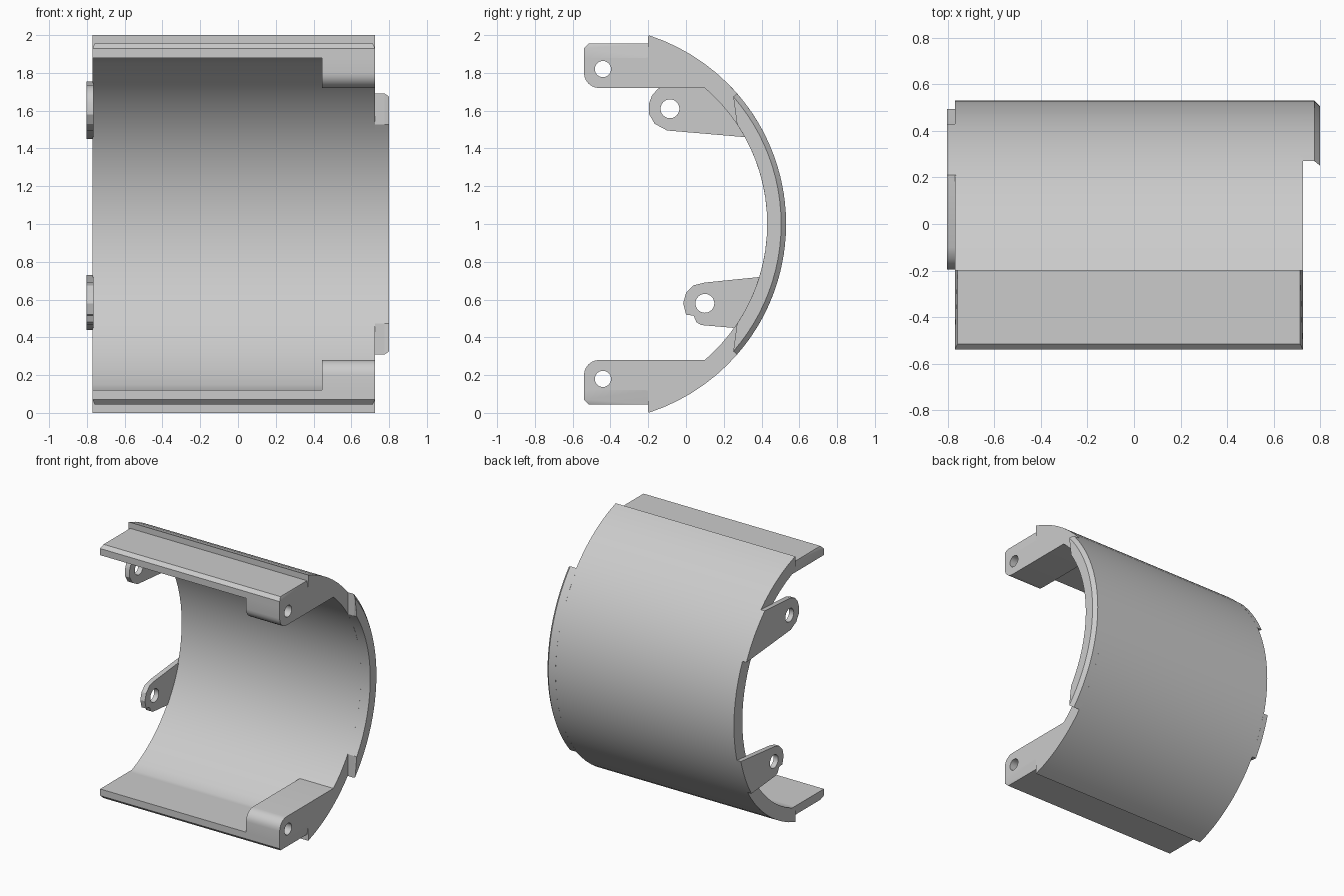
import bpy, bmesh
from math import sin, cos, asin, acos, pi, hypot
from mathutils import Matrix

cube = bpy.data.objects.get("Cube")
if cube:
    bpy.data.objects.remove(cube, do_unlink=True)

grey = bpy.data.materials.new("light grey")
grey.use_nodes = True
colour = (0.6, 0.6, 0.6, 1)
grey.diffuse_color = colour
grey.node_tree.nodes["Principled BSDF"].inputs["Base Color"].default_value = colour

# Shared arc centre and radii of the curved shell, in the y-z plane
CY, CZ, R_OUT, R_IN = -0.52, 1.0, 1.05, 0.95
X0, X1 = -0.77, 0.725


def arc(r, a, b, n=24, c=(CY, CZ)):
    steps = [a + (b - a) * i / n for i in range(n + 1)]
    return [(c[0] + r * cos(t), c[1] + r * sin(t)) for t in steps]


def angle_at(z, r):
    return asin((z - CZ) / r)


def flip(points):
    return [(y, 2 * CZ - z) for y, z in points]


def hole(y, z, r):
    return arc(r, 0, 2 * pi, 24, (y, z))[:-1]


def prism(name, x0, x1, outline, holes=(), shape=None):
    """Extrude a y-z outline with holes from x0 to x1; shape may adjust vertices."""
    curve = bpy.data.curves.new(name, 'CURVE')
    curve.dimensions = '2D'
    curve.fill_mode = 'BOTH'
    curve.extrude = (x1 - x0) / 2
    for loop in [outline, *holes]:
        spline = curve.splines.new('POLY')
        spline.points.add(len(loop) - 1)
        for p, (y, z) in zip(spline.points, loop):
            p.co = (y, z, 0, 1)
        spline.use_cyclic_u = True
    temp = bpy.data.objects.new(name + "_outline", curve)
    bpy.context.collection.objects.link(temp)
    graph = bpy.context.evaluated_depsgraph_get()
    mesh = bpy.data.meshes.new_from_object(temp.evaluated_get(graph))
    bpy.data.objects.remove(temp, do_unlink=True)
    mesh.name = name
    bm = bmesh.new()
    bm.from_mesh(mesh)
    bmesh.ops.remove_doubles(bm, verts=bm.verts, dist=0.0005)
    # Turn the outline plane so that it lies across x
    turn = Matrix(((0, 0, 1, (x0 + x1) / 2), (1, 0, 0, 0), (0, 1, 0, 0), (0, 0, 0, 1)))
    bm.transform(turn)
    if shape:
        for v in bm.verts:
            shape(v.co)
    bmesh.ops.recalc_face_normals(bm, faces=bm.faces)
    bm.to_mesh(mesh)
    bm.free()
    mesh.materials.clear()
    mesh.materials.append(grey)
    obj = bpy.data.objects.new(name, mesh)
    bpy.context.collection.objects.link(obj)
    bpy.ops.object.select_all(action='DESELECT')
    obj.select_set(True)
    bpy.context.view_layer.objects.active = obj
    bpy.ops.object.shade_smooth_by_angle(angle=0.5)
    return obj


# Curved shell, with short flat ends where the flanges join
end = angle_at(2.0, R_OUT)
inner_end = angle_at(1.88, R_IN)
shell = arc(R_OUT, -end, end, 32) + [(-0.2, 1.88)]
shell += arc(R_IN, inner_end, -inner_end, 32) + [(-0.2, 0.12)]
prism("shell", X0, X1, shell)


# Flanges with chamfered outer edges
def chamfer_ends(co):
    if abs(co.z - CZ) > 0.95:
        co.x *= 0.985


flange = [(-0.19, 1.88), (-0.19, 1.955), (-0.515, 1.955), (-0.54, 1.93), (-0.54, 1.88)]

# Hinge blocks below the flanges at one end, rounded at the front corner
block_back = angle_at(1.72, R_IN + 0.02)
block = arc(R_IN + 0.02, block_back, angle_at(1.885, R_IN + 0.02), 8)
block += [(-0.54, 1.885)] + arc(0.08, pi, 1.5 * pi, 6, (-0.46, 1.80)) + [(0.10, 1.72)]
pin = hole(-0.44, 1.82, 0.043)

for side, place in (("top", list), ("bottom", flip)):
    prism(side + "_flange", X0, X1, place(flange), shape=chamfer_ends)
    prism(side + "_hinge_block", 0.445, X1, place(block), [place(pin)])


# Overlapping lip on the other rim, cut flat at its two ends
def round_rim(co):
    r = hypot(co.y - CY, co.z - CZ)
    if co.x > 0.79 and r > 1.0:
        co.y = CY + (co.y - CY) * 0.975
        co.z = CZ + (co.z - CZ) * 0.975


a_out, a_in = acos((0.27 - CY) / R_OUT), acos((0.27 - CY) / R_IN)
lip = arc(R_OUT, -a_out, a_out) + arc(R_IN, a_in, -a_in)
prism("rim_lip", X1 - 0.01, 0.775, lip)
prism("rim_lip_edge", 0.775, 0.80, lip, shape=round_rim)

# Thin pivot tabs against the opposite end
upper = arc(R_OUT, angle_at(1.45, R_OUT), angle_at(1.755, R_OUT), 8)
upper += [(-0.10, 1.735), (-0.15, 1.715), (-0.18, 1.68), (-0.195, 1.64),
          (-0.195, 1.58), (-0.165, 1.53), (-0.10, 1.495)]
prism("upper_pivot_tab", -0.803, X0 + 0.005, upper, [hole(-0.085, 1.61, 0.05)])

lower = arc(R_OUT, angle_at(0.44, R_OUT), angle_at(0.73, R_OUT), 8)
lower += [(0.10, 0.69), (0.04, 0.675), (0.0, 0.635), (-0.015, 0.58), (0.0, 0.52),
          (0.04, 0.515), (0.055, 0.48), (0.08, 0.465)]
prism("lower_pivot_tab", -0.803, X0 + 0.005, lower, [hole(0.10, 0.58, 0.05)])
